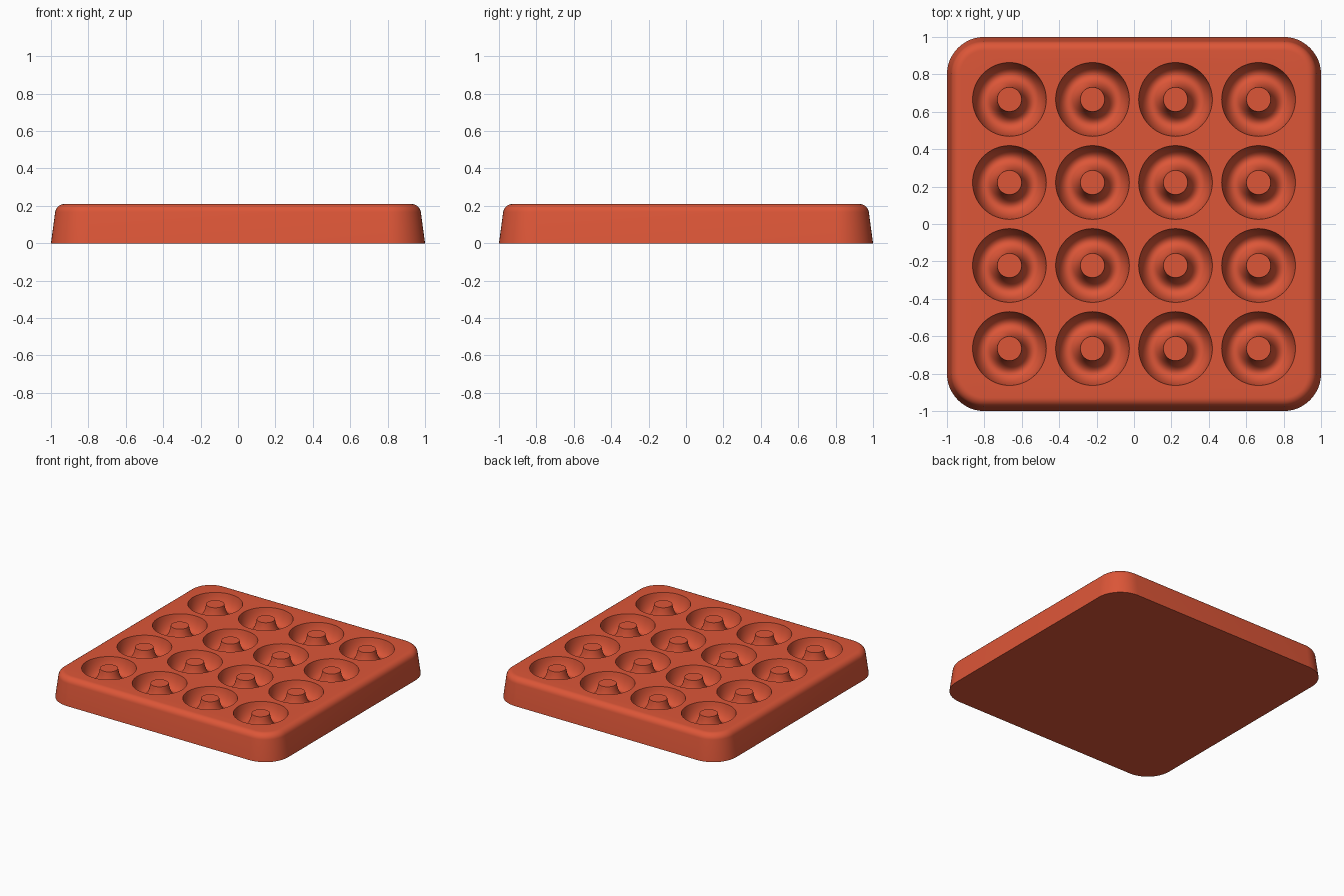
import bpy
import bmesh
from math import sin, cos, pi, radians

old = bpy.data.objects.get("Cube")
if old:
    bpy.data.objects.remove(old, do_unlink=True)

HEIGHT = 0.21
HALF, CORNER = 1.0, 0.2        # footprint half width and corner radius
PITCH = 0.444                  # spacing of the ring wells
R_OUT, R_POST = 0.197, 0.065   # well rim and centre post radii
DEPTH = 0.11
SIDES = 64

# Terracotta material
mat = bpy.data.materials.new("terracotta_red")
mat.use_nodes = True
color = (0.72, 0.093, 0.039, 1)
mat.diffuse_color = color
mat.node_tree.nodes["Principled BSDF"].inputs["Base Color"].default_value = color

bm = bmesh.new()


def loop_edges(verts):
    return [bm.edges.get((a, b)) or bm.edges.new((a, b))
            for a, b in zip(verts, verts[1:] + verts[:1])]


def skin(lower, upper):
    n = len(lower)
    for i in range(n):
        j = (i + 1) % n
        bm.faces.new((lower[i], lower[j], upper[j], upper[i]))


def rounded_square(inset, z, steps=12):
    r, c = CORNER - inset, HALF - CORNER
    verts = []
    for quarter, (sx, sy) in enumerate(((1, 1), (-1, 1), (-1, -1), (1, -1))):
        for i in range(steps + 1):
            a = (quarter + i / steps) * pi / 2
            verts.append(bm.verts.new((sx * c + r * cos(a), sy * c + r * sin(a), z)))
    return verts


def circle(x, y, r, z):
    return [bm.verts.new((x + r * cos(a), y + r * sin(a), z))
            for a in (2 * pi * i / SIDES for i in range(SIDES))]


# Tray body: tapered side and a rounded top edge
FILLET = 0.05
outline = [(0, 0)]
for i in range(9):
    a = radians(8 + 82 * i / 8)
    outline.append((0.022 + FILLET * (1 - cos(a)), HEIGHT - FILLET * (1 - sin(a))))
rings = [rounded_square(inset, z) for inset, z in outline]
for lower, upper in zip(rings, rings[1:]):
    skin(lower, upper)
bm.faces.new(rings[0][::-1])
top_edges = loop_edges(rings[-1])

# Ring wells, each a half-elliptical groove around a flat-topped post
mid, half = (R_OUT + R_POST) / 2, (R_OUT - R_POST) / 2
TILT = radians(18)
STEPS = 16
for col in range(4):
    for row in range(4):
        x, y = (col - 1.5) * PITCH, (row - 1.5) * PITCH
        well = []
        for i in range(STEPS + 1):
            a = TILT + (pi - 2 * TILT) * i / STEPS
            r = mid + half * cos(a) / cos(TILT)
            z = HEIGHT - DEPTH * (sin(a) - sin(TILT)) / (1 - sin(TILT))
            well.append(circle(x, y, r, z))
        for outer, inner in zip(well, well[1:]):
            skin(outer, inner)
        bm.faces.new(well[-1])
        top_edges += loop_edges(well[0])

# Flat top surface between the wells
bmesh.ops.triangle_fill(bm, edges=top_edges, use_beauty=True, normal=(0, 0, 1))
bmesh.ops.recalc_face_normals(bm, faces=bm.faces)

mesh = bpy.data.meshes.new("ring_mould_tray")
bm.to_mesh(mesh)
bm.free()
mesh.materials.append(mat)
tray = bpy.data.objects.new("ring_mould_tray", mesh)
bpy.context.collection.objects.link(tray)
bpy.context.view_layer.objects.active = tray
tray.select_set(True)
bpy.ops.object.shade_smooth_by_angle(angle=radians(35))
